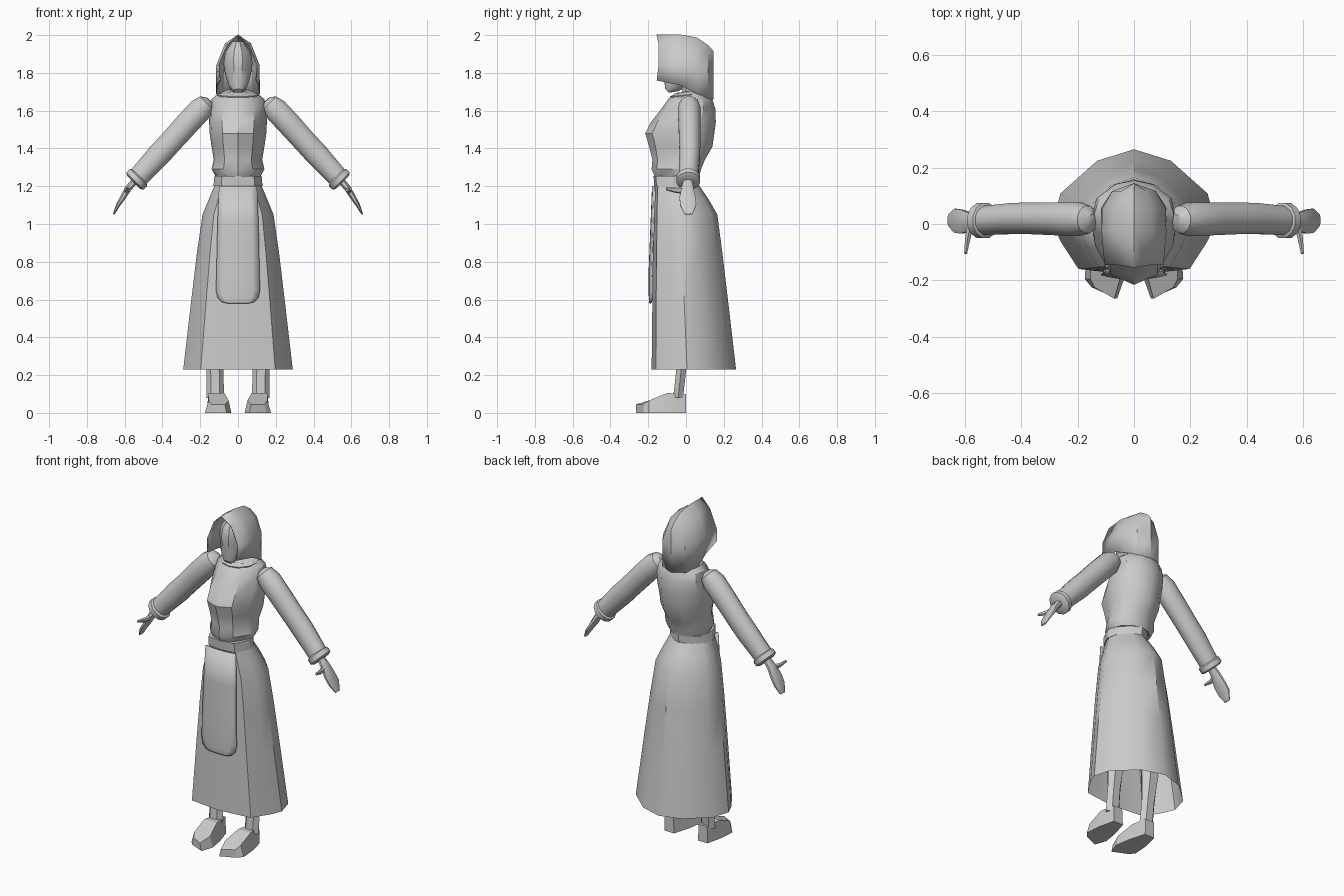
import bpy, bmesh, math
from mathutils import Vector


def loft(name, rings, closed=True, caps=(True, True), angle=35, solid=0):
    """Skin a list of point rings into one mesh object."""
    bm = bmesh.new()
    rows = [[bm.verts.new(p) for p in r] for r in rings]
    n = len(rows[0])
    for a, b in zip(rows, rows[1:]):
        for i in range(n if closed else n - 1):
            j = (i + 1) % n
            bm.faces.new((a[i], a[j], b[j], b[i]))
    for cap, row in zip(caps, (rows[0], rows[-1])):
        if cap and closed:
            bm.faces.new(row)
    bmesh.ops.remove_doubles(bm, verts=bm.verts, dist=0.0005)
    bmesh.ops.recalc_face_normals(bm, faces=bm.faces)
    me = bpy.data.meshes.new(name)
    bm.to_mesh(me)
    bm.free()
    ob = bpy.data.objects.new(name, me)
    bpy.context.collection.objects.link(ob)
    if solid:
        m = ob.modifiers.new("thickness", 'SOLIDIFY')
        m.thickness = solid
        m.offset = 0
    bpy.ops.object.select_all(action='DESELECT')
    ob.select_set(True)
    bpy.context.view_layer.objects.active = ob
    bpy.ops.object.shade_smooth_by_angle(angle=math.radians(angle))
    return ob


def body_ring(half, z, w, yf, yb):
    """Symmetric cross-section: half is (x, y) in 0..1, front to back."""
    full = half + [(-x, y) for x, y in half[-2:0:-1]]
    return [(x * w, yf + y * (yb - yf), z) for x, y in full]


def tube(name, path, sides, side, axis=(0, 1, 0), angle=35):
    """Elliptical tube; path rows are (x, y, z, radius along axis, other radius)."""
    pts = [Vector((p[0] * side, p[1], p[2])) for p in path]
    rings = []
    for i, (c, p) in enumerate(zip(pts, path)):
        t = (pts[min(i + 1, len(pts) - 1)] - pts[max(i - 1, 0)]).normalized()
        u = Vector(axis)
        u = (u - t * u.dot(t)).normalized()
        v = t.cross(u)
        rings.append([c + u * p[3] * math.cos(a) + v * p[4] * math.sin(a)
                      for a in (2 * math.pi * (k + .5) / sides for k in range(sides))])
    return loft(name, rings, angle=angle)


# Skirt, open at the hem
SKIRT = [(0, 0), (.68, .05), (.9, .27), (1, .42), (.9, .65), (.45, .91), (0, 1)]
loft("skirt", [body_ring(SKIRT, *r) for r in (
    (.23, .29, -.182, .265), (.6, .247, -.178, .222), (.85, .217, -.174, .192),
    (1.05, .188, -.17, .166), (1.13, .155, -.166, .12), (1.21, .122, -.16, .065))],
    caps=(False, False))

# Belt
loft("belt", [body_ring(SKIRT, *r) for r in (
    (1.2, .13, -.168, .068), (1.255, .125, -.172, .072))], angle=30)

# Bodice
TORSO = [(0, 0), (.55, .1), (.92, .38), (1, .57), (.88, .78), (.45, .95), (0, 1)]
loft("bodice", [body_ring(TORSO, *r) for r in (
    (1.25, .118, -.165, .07), (1.29, .14, -.182, .08), (1.34, .128, -.178, .1),
    (1.41, .14, -.195, .14), (1.48, .15, -.216, .15), (1.54, .153, -.185, .158),
    (1.61, .15, -.13, .155), (1.66, .14, -.095, .14), (1.69, .105, -.06, .12))])

# Apron with rounded lower corners
rows = [(1.2, .1, -.176), (1.0, .108, -.184), (.75, .113, -.194), (.65, .116, -.194),
        (.61, .108, -.193), (.587, .085, -.192), (.58, .055, -.19)]
loft("apron", [[(k / 3 * w, y + .014 * (k / 3 * w / .11) ** 2, z) for k in range(-3, 4)]
               for z, w, y in rows], closed=False, solid=.008)

# Head and neck
tube("head", [(0, -.1, 1.705, .015, .025), (0, -.075, 1.73, .05, .05),
              (0, -.045, 1.79, .085, .068), (0, -.03, 1.85, .1, .077),
              (0, -.03, 1.91, .09, .068), (0, -.03, 1.965, .045, .03)], 10, 1)
tube("neck", [(0, .03, 1.66, .045, .045), (0, .005, 1.76, .04, .04)], 8, 1)

# Hood: arches from the front opening to the back seam
arches = [(-.145, [(.095, 1.76), (.102, 1.84), (.058, 1.95), (0, 2.0)]),
          (-.03, [(.11, 1.735), (.112, 1.84), (.066, 1.955), (0, 2.0)]),
          (.055, [(.115, 1.69), (.11, 1.83), (.062, 1.94), (0, 1.985)]),
          (.115, [(.075, 1.665), (.075, 1.82), (.042, 1.91), (0, 1.945)]),
          (.142, [(0, 1.66), (0, 1.8), (0, 1.87), (0, 1.915)])]
rings = []
for y, half in arches:
    full = half + [(-x, z) for x, z in half[-2::-1]]
    # the brow of the opening juts forward at the peak and the jaw
    rings.append([(x, y - (.01 if y < -.1 and i in (0, 3, 6) else 0), z)
                  for i, (x, z) in enumerate(full)])
loft("hood", rings, closed=False, solid=.006)

# Collar around the neck
loft("collar", [[(w * math.cos(a), .025 + d * math.sin(a), z + .01 * math.sin(a))
                 for a in (2 * math.pi * k / 12 for k in range(12))]
                for z, w, d in ((1.668, .105, .105), (1.685, .112, .11), (1.705, .07, .07))])

for s, label in ((-1, "right"), (1, "left")):
    # Sleeve and cuff
    tube(f"{label}_sleeve", [
        (.15, .015, 1.655, .02, .02), (.165, .016, 1.64, .05, .052),
        (.2, .017, 1.605, .062, .066), (.27, .018, 1.53, .06, .066),
        (.36, .02, 1.43, .058, .064), (.42, .02, 1.365, .057, .065),
        (.535, .012, 1.24, .053, .056)], 12, s)
    tube(f"{label}_cuff", [
        (.52, .012, 1.253, .052, .052), (.526, .012, 1.247, .064, .067),
        (.546, .012, 1.227, .064, .067), (.552, .012, 1.221, .052, .052)], 12, s)
    # Hand and thumb
    tube(f"{label}_hand", [
        (.545, .01, 1.23, .025, .02), (.58, .008, 1.19, .034, .019),
        (.61, .008, 1.14, .046, .016), (.635, .012, 1.1, .046, .012),
        (.658, .014, 1.052, .022, .005)], 8, s)
    tube(f"{label}_thumb", [
        (.582, -.01, 1.18, .013, .018), (.59, -.05, 1.178, .011, .015),
        (.598, -.105, 1.187, .006, .008)], 6, s, axis=(1, 0, 0))
    # Leg
    tube(f"{label}_leg", [
        (.12, -.042, .08, .03, .046), (.122, -.025, .23, .03, .045),
        (.122, -.012, .38, .048, .055), (.118, -.015, .55, .045, .055)], 6, s)
    # Shoe: quad sections from heel to toe (y, floor x pair, top x pair, height)
    shoe = [(0, .08, .145, .085, .142, .1), (-.1, .05, .168, .072, .155, .105),
            (-.195, .035, .175, .05, .155, .066), (-.25, .06, .15, .07, .14, .045)]
    secs = [[(s * a, y, 0), (s * b, y, 0), (s * d, y, z), (s * c, y, z)]
            for y, a, b, c, d, z in shoe]
    # skew the toe cap towards the inside
    secs[-1] = [(x, y - .015 if abs(x) < .1 else y + .025, z) for x, y, z in secs[-1]]
    loft(f"{label}_shoe", secs, angle=15)
